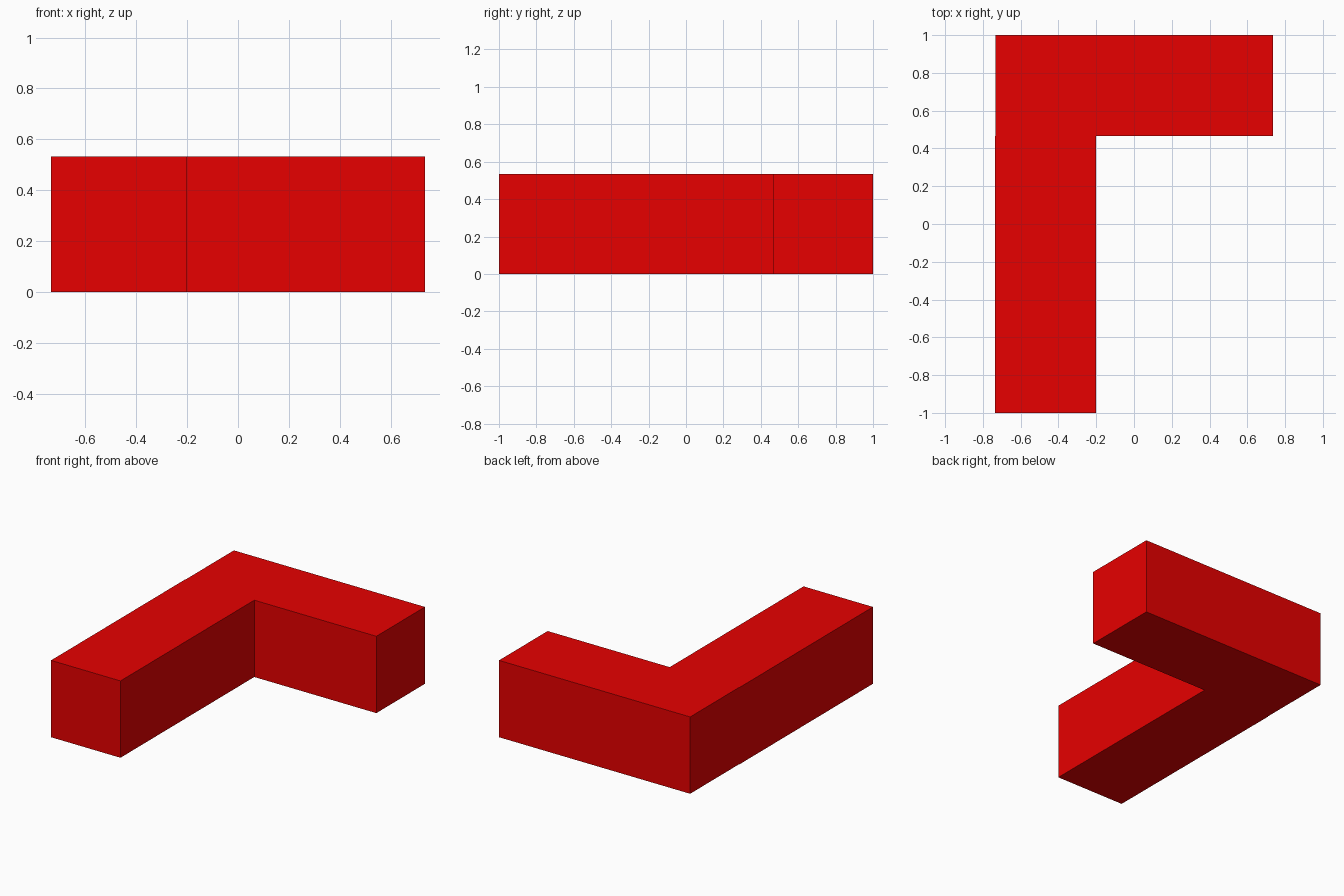
import bpy, bmesh

if "Cube" in bpy.data.objects:
    bpy.data.objects.remove(bpy.data.objects["Cube"])

# L-shaped block: one outline extruded upward, with a tiny step on the left side
H = 0.533
outline = [(-0.735, -1), (-0.202, -1), (-0.202, 0.467), (0.735, 0.467),
           (0.735, 1), (-0.732, 1), (-0.732, 0.467), (-0.735, 0.467)]

bm = bmesh.new()
base = bm.faces.new([bm.verts.new((x, y, 0)) for x, y in outline])
ext = bmesh.ops.extrude_face_region(bm, geom=[base], use_keep_orig=True)
top = [v for v in ext["geom"] if isinstance(v, bmesh.types.BMVert)]
bmesh.ops.translate(bm, verts=top, vec=(0, 0, H))
bmesh.ops.recalc_face_normals(bm, faces=bm.faces)

mesh = bpy.data.meshes.new("corner_block")
bm.to_mesh(mesh)
bm.free()
block = bpy.data.objects.new("corner_block", mesh)
bpy.context.collection.objects.link(block)

# Red finish
red = bpy.data.materials.new("red")
red.diffuse_color = (0.8, 0.0, 0.0, 1)
red.use_nodes = True
red.node_tree.nodes["Principled BSDF"].inputs["Base Color"].default_value = red.diffuse_color
mesh.materials.append(red)
